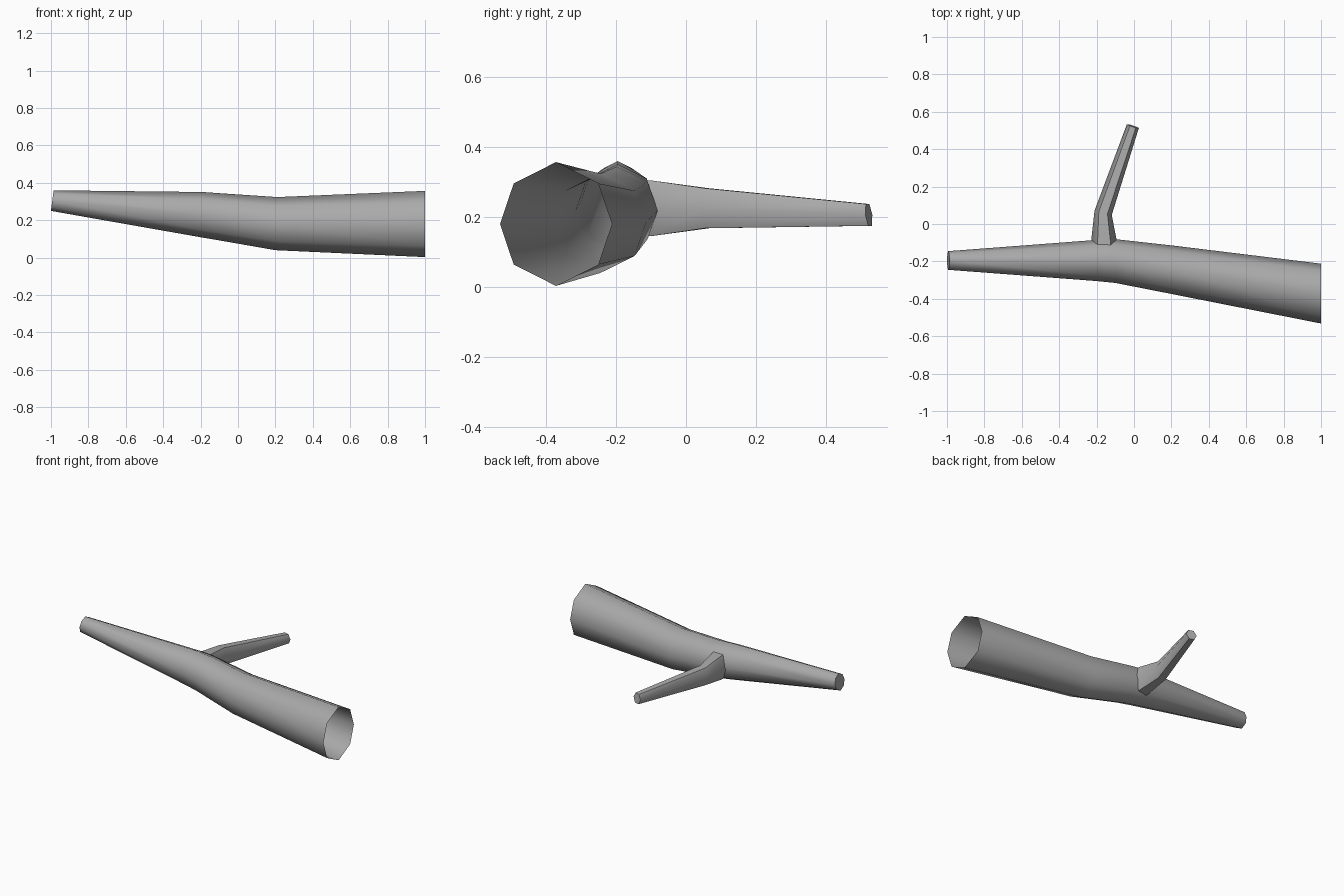
import bpy, bmesh
from math import sin, cos, pi, radians
from mathutils import Vector

cube = bpy.data.objects.get("Cube")
if cube:
    bpy.data.objects.remove(cube, do_unlink=True)

bark = bpy.data.materials.new("grey bark")
bark.use_nodes = True
grey = (0.4, 0.4, 0.4, 1)
bark.diffuse_color = grey
bark.node_tree.nodes["Principled BSDF"].inputs["Base Color"].default_value = grey


def tube(name, rings, angles, cap_start, cap_end):
    """Loft rings given as (centre, side vector, up vector)."""
    bm = bmesh.new()
    loops = []
    for centre, side, up in rings:
        loops.append([bm.verts.new(Vector(centre) + Vector(side) * cos(a) + Vector(up) * sin(a))
                      for a in angles])
    n = len(angles)
    for a, b in zip(loops, loops[1:]):
        for i in range(n):
            j = (i + 1) % n
            bm.faces.new((a[i], a[j], b[j], b[i]))
    if cap_start:
        bm.faces.new(loops[0][::-1])
    if cap_end:
        bm.faces.new(loops[-1])
    bmesh.ops.recalc_face_normals(bm, faces=bm.faces)
    mesh = bpy.data.meshes.new(name)
    bm.to_mesh(mesh)
    bm.free()
    mesh.materials.append(bark)
    obj = bpy.data.objects.new(name, mesh)
    bpy.context.collection.objects.link(obj)
    bpy.ops.object.select_all(action='DESELECT')
    obj.select_set(True)
    bpy.context.view_layer.objects.active = obj
    bpy.ops.object.shade_smooth_by_angle(angle=radians(60))
    return obj


# Trunk: eight-sided tapering log, open at the thick end
trunk_rings = [
    ((-0.993, -0.195, 0.305), (0, 0.05, 0), (0.007, 0, 0.055)),
    ((-0.2, -0.195, 0.231), (0, 0.11, 0), (0.01, 0, 0.12)),
    ((-0.1, -0.198, 0.219), (0, 0.117, 0), (0.01, 0, 0.125)),
    ((0.205, -0.245, 0.182), (0, 0.13, 0), (0.005, 0, 0.142)),
    ((1.0, -0.372, 0.18), (0, 0.16, 0), (0, 0, 0.177)),
]
corner = radians(41)
trunk_angles = [0, corner, pi / 2, pi - corner, pi, pi + corner, 1.5 * pi, 2 * pi - corner]
tube("trunk", trunk_rings, trunk_angles, True, False)

# Branch: bent six-sided stub growing from the back of the trunk
branch_rings = [
    ((-0.16, -0.18, 0.225), (0.075, 0, 0), (0, 0, 0.095)),
    ((-0.16, -0.1, 0.225), (0.07, 0, 0), (0, 0, 0.092)),
    ((-0.165, 0.06, 0.225), (0.046, -0.012, 0), (0, 0, 0.066)),
    ((-0.006, 0.523, 0.206), (0.032, -0.01, 0), (0, -0.004, 0.036)),
]
tube("branch", branch_rings, [i * pi / 3 for i in range(6)], False, True)
